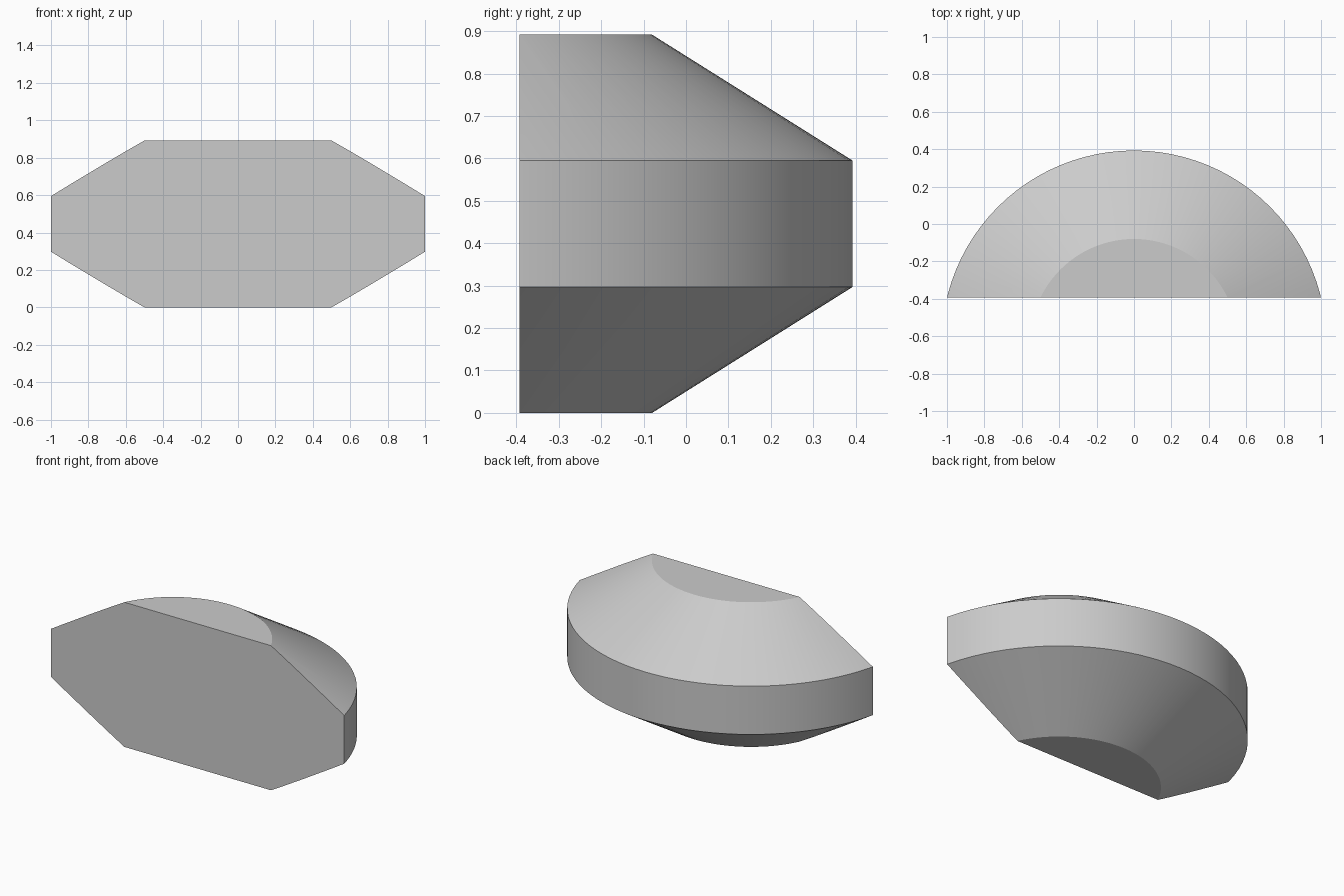
import bpy, bmesh, math
from mathutils import Vector

cube = bpy.data.objects.get("Cube")
if cube:
    bpy.data.objects.remove(cube, do_unlink=True)

# Plain grey material
grey = bpy.data.materials.new("plain grey")
grey.use_nodes = True
colour = (0.6, 0.6, 0.6, 1)
grey.diffuse_color = colour
grey.node_tree.nodes["Principled BSDF"].inputs["Base Color"].default_value = colour

# Half-profile of the turned solid as (radius, height)
OUTER, INNER = 1.029, 0.556
AXIS_Y, FRONT_Y = -0.636, -0.393
profile = [(0, 0), (INNER, 0), (OUTER, 0.297), (OUTER, 0.595), (INNER, 0.892), (0, 0.892)]
SEGMENTS = 96

bm = bmesh.new()
verts = [bm.verts.new((0, AXIS_Y + r, z)) for r, z in profile]
edges = [bm.edges.new(pair) for pair in zip(verts, verts[1:])]
bmesh.ops.spin(bm, geom=verts + edges, cent=(0, AXIS_Y, 0), axis=(0, 0, 1),
               angle=math.tau, steps=SEGMENTS, use_merge=True)
bmesh.ops.remove_doubles(bm, verts=bm.verts, dist=0.0001)

# Slice off the front and close it with one flat octagonal face
cut = bmesh.ops.bisect_plane(bm, geom=bm.verts[:] + bm.edges[:] + bm.faces[:],
                             plane_co=Vector((0, FRONT_Y, 0)), plane_no=Vector((0, -1, 0)),
                             clear_outer=True)
rim = [e for e in cut["geom_cut"] if isinstance(e, bmesh.types.BMEdge)]
bmesh.ops.contextual_create(bm, geom=rim)

# Merge the flat top and bottom fans into single faces
for direction in (1, -1):
    flat = [f for f in bm.faces if abs(f.normal.z) > 0.99
            and (f.calc_center_median().z - 0.446) * direction > 0]
    if flat:
        bmesh.ops.dissolve_faces(bm, faces=flat)
bmesh.ops.recalc_face_normals(bm, faces=bm.faces)

mesh = bpy.data.meshes.new("half_drum")
bm.to_mesh(mesh)
bm.free()
mesh.materials.append(grey)
drum = bpy.data.objects.new("half_drum", mesh)
bpy.context.collection.objects.link(drum)

# Smooth curved walls with crisp rims
bpy.ops.object.select_all(action='DESELECT')
drum.select_set(True)
bpy.context.view_layer.objects.active = drum
bpy.ops.object.shade_smooth_by_angle(angle=math.radians(25))
